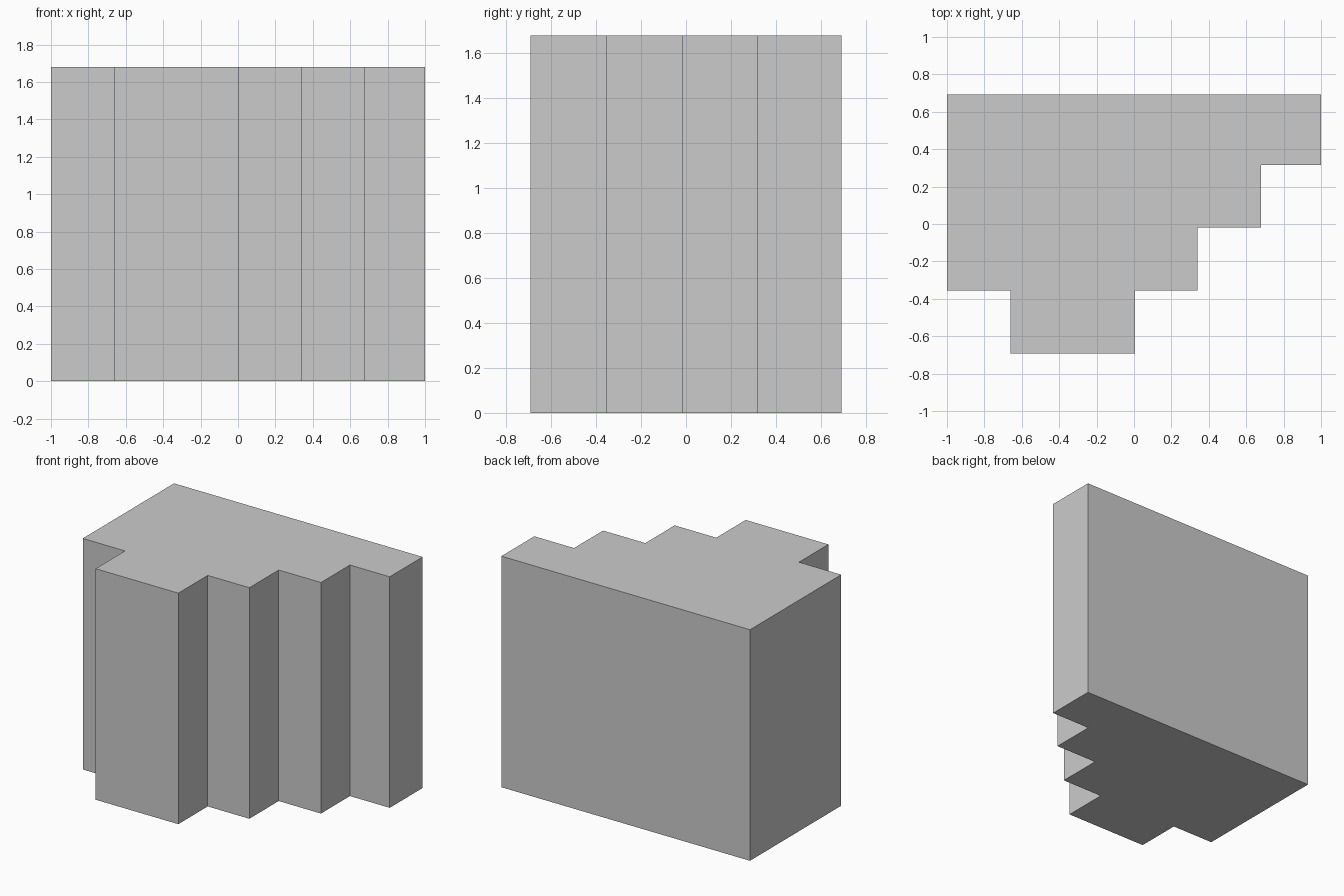
import bpy, bmesh

if "Cube" in bpy.data.objects:
    bpy.data.objects.remove(bpy.data.objects["Cube"])

HEIGHT = 1.68

# Stepped footprint, counter-clockwise seen from above
footprint = [
    (-1.0, 0.693), (-1.0, -0.355), (-0.66, -0.355), (-0.66, -0.693),
    (0.005, -0.693), (0.005, -0.355), (0.34, -0.355), (0.34, -0.018),
    (0.68, -0.018), (0.68, 0.315), (1.0, 0.315), (1.0, 0.693),
]

# Extrude the footprint into one solid block
bm = bmesh.new()
base = bm.faces.new([bm.verts.new((x, y, 0)) for x, y in footprint])
top = bmesh.ops.extrude_face_region(bm, geom=[base], use_keep_orig=True)
bmesh.ops.translate(bm, vec=(0, 0, HEIGHT),
                    verts=[v for v in top["geom"] if isinstance(v, bmesh.types.BMVert)])
bmesh.ops.recalc_face_normals(bm, faces=bm.faces[:])

mesh = bpy.data.meshes.new("stepped_block")
bm.to_mesh(mesh)
bm.free()
bpy.context.collection.objects.link(bpy.data.objects.new("stepped_block", mesh))
